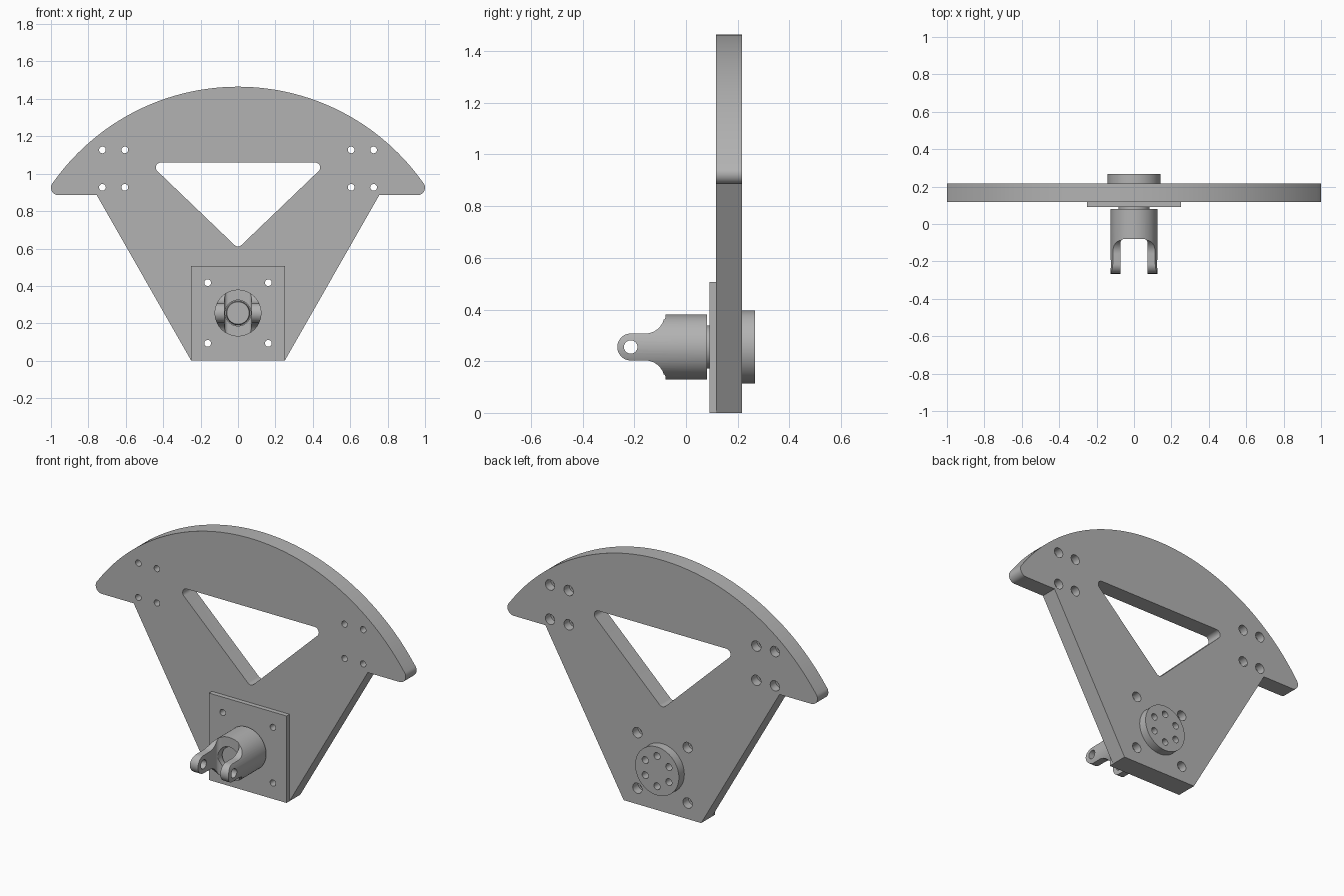
import bpy, bmesh
from math import sin, cos, radians
from mathutils import Vector

if "Cube" in bpy.data.objects:
    bpy.data.objects.remove(bpy.data.objects["Cube"], do_unlink=True)

grey = bpy.data.materials.new("machined grey")
grey.use_nodes = True
grey.diffuse_color = (0.45, 0.45, 0.45, 1)
grey.node_tree.nodes["Principled BSDF"].inputs["Base Color"].default_value = (0.45, 0.45, 0.45, 1)

HUB = 0.255                       # height of the pivot axis
AXES = {"x": lambda u, v, t: (t, u, v),
        "y": lambda u, v, t: (u, t, v),
        "z": lambda u, v, t: (u, v, t)}


def arc(cu, cv, r, a0, a1, n=12):
    angles = [radians(a0 + (a1 - a0) * i / n) for i in range(n + 1)]
    return [(cu + r * cos(a), cv + r * sin(a)) for a in angles]


def circle(cu, cv, r, n=48):
    return arc(cu, cv, r, 0, 360, n)[:-1]


def prism(name, outline, axis, lo, hi):
    """Extrude a closed outline along an axis."""
    bm = bmesh.new()
    face = bm.faces.new([bm.verts.new(AXES[axis](u, v, lo)) for u, v in outline])
    moved = bmesh.ops.extrude_face_region(bm, geom=[face])["geom"]
    shift = Vector(AXES[axis](0, 0, hi - lo))
    bmesh.ops.translate(bm, vec=shift, verts=[g for g in moved if isinstance(g, bmesh.types.BMVert)])
    bmesh.ops.recalc_face_normals(bm, faces=bm.faces)
    mesh = bpy.data.meshes.new(name)
    bm.to_mesh(mesh)
    bm.free()
    mesh.materials.append(grey)
    obj = bpy.data.objects.new(name, mesh)
    bpy.context.collection.objects.link(obj)
    return obj


def select(obj):
    bpy.ops.object.select_all(action="DESELECT")
    obj.select_set(True)
    bpy.context.view_layer.objects.active = obj


def boolean(obj, cutter, operation="DIFFERENCE"):
    """Apply a boolean and drop the cutter."""
    mod = obj.modifiers.new("cut", "BOOLEAN")
    mod.operation, mod.solver, mod.object = operation, "EXACT", cutter
    select(obj)
    bpy.ops.object.modifier_apply(modifier=mod.name)
    bpy.data.objects.remove(cutter, do_unlink=True)


def drill(obj, u, v, r, lo, hi, axis="y"):
    boolean(obj, prism("drill", circle(u, v, r, 24), axis, lo, hi))


def smooth(obj):
    select(obj)
    bpy.ops.object.shade_smooth_by_angle(angle=radians(30))


# Main sector plate
FRONT, BACK = 0.117, 0.217
TIP = 34.9
outline = [(-0.25, 0), (0.25, 0), (0.755, 0.885)]
outline += arc(0.96, 0.925, 0.04, -90, TIP)
outline += arc(0, HUB, 1.21, TIP, 180 - TIP, 80)[1:-1]
outline += arc(-0.96, 0.925, 0.04, 180 - TIP, 270)
outline += [(-0.755, 0.885)]
plate = prism("sector_plate", outline, "y", FRONT, BACK)

# Rounded triangular window
window = arc(-0.412, 1.033, 0.027, 90, 226.2)
window += arc(0, 0.638, 0.027, 226.2, 313.8)
window += arc(0.412, 1.033, 0.027, 313.8, 450)
boolean(plate, prism("window", window, "y", 0, 0.4))

# Square mounting plate on the front
mount = prism("mounting_plate", [(-0.25, 0), (0.25, 0), (0.25, 0.507), (-0.25, 0.507)],
              "y", 0.09, FRONT)

# Bolt holes, counterbored from the back
wing = [(s * x, z) for s in (-1, 1) for x in (0.605, 0.725) for z in (0.927, 1.127)]
base = [(x, HUB + z) for x in (-0.162, 0.162) for z in (-0.162, 0.162)]
for x, z in wing + base:
    drill(plate, x, z, 0.018, 0, 0.4)
    drill(plate, x, z, 0.03, BACK - 0.05, 0.4)
for x, z in base:
    drill(mount, x, z, 0.018, 0, 0.4)

# Rear flange with a ring of six holes
flange = prism("rear_flange", circle(0, HUB, 0.141, 64), "y", BACK, 0.267)
for x, z in arc(0, HUB, 0.088, 30, 330, 5):
    drill(flange, x, z, 0.02, BACK + 0.005, 0.4)

# Shaft collar between the clevis and the mounting plate
collar = prism("shaft_collar", circle(0, HUB, 0.083), "y", 0.07, 0.1)

# Clevis: a turned body trimmed to the side profile of the fork
clevis = prism("clevis", circle(0, HUB, 0.125, 64), "y", -0.3, 0.081)
PIN, ARM = -0.214, 0.052
side = [(0.2, HUB - 0.2), (0.2, HUB + 0.2), (-0.083, HUB + 0.2)]
side += arc(-0.158, HUB + ARM + 0.075, 0.075, 0, -90)
side += arc(PIN, HUB, ARM, 90, 270, 24)
side += arc(-0.158, HUB - ARM - 0.075, 0.075, 90, 0)
side += [(-0.083, HUB - 0.2)]
boolean(clevis, prism("fork_profile", side, "x", -0.3, 0.3), "INTERSECT")

# Slot between the arms, pin hole and central bore
slot = [(-0.072, -0.4), (0.072, -0.4)]
slot += arc(0.052, -0.1, 0.02, 0, 90, 6) + arc(-0.052, -0.1, 0.02, 90, 180, 6)
boolean(clevis, prism("slot", slot, "z", 0, 0.6))
drill(clevis, PIN, HUB, 0.026, -0.3, 0.3, "x")
boolean(clevis, prism("bore", circle(0, HUB, 0.069), "y", -0.3, -0.03))

# Chamfered shaft end seated in the bore
shaft = prism("shaft_end", circle(0, HUB, 0.069), "y", -0.06, 0)
for vert in shaft.data.vertices:
    if vert.co.y < -0.05:
        vert.co.x *= 0.87
        vert.co.z = HUB + (vert.co.z - HUB) * 0.87

for part in (plate, mount, flange, collar, clevis, shaft):
    smooth(part)
